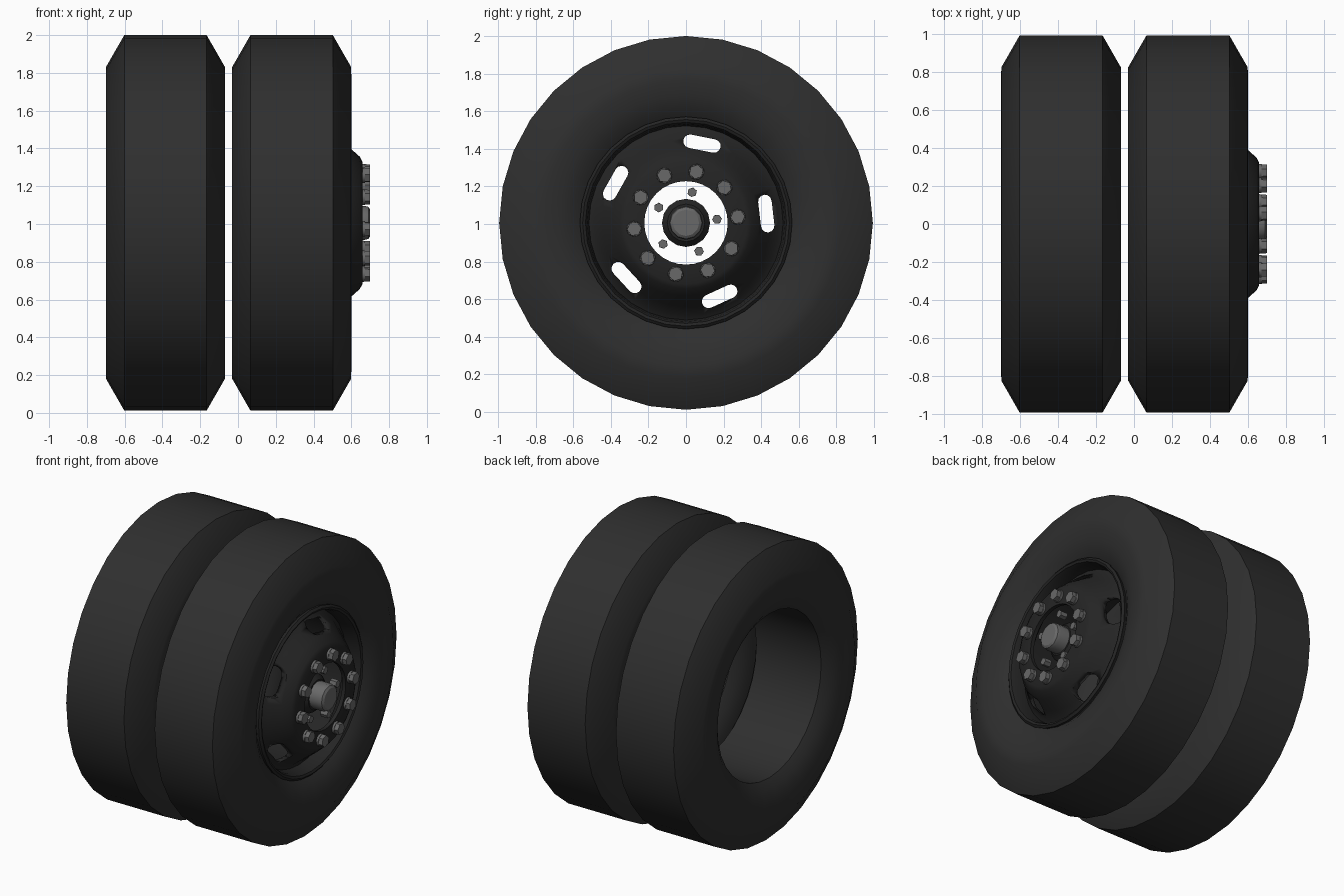
import bpy, bmesh, math
from mathutils import Matrix, Vector

if "Cube" in bpy.data.objects:
    bpy.data.objects.remove(bpy.data.objects["Cube"])

CZ = 1.006          # axle height
START = 6.6         # angle of first slot / nut in degrees


def material(name, v):
    m = bpy.data.materials.new(name)
    m.diffuse_color = (v, v, v, 1)
    m.use_nodes = True
    m.node_tree.nodes["Principled BSDF"].inputs["Base Color"].default_value = m.diffuse_color
    return m


RUBBER = material("black rubber", 0.028)
RIM = material("dark rim", 0.018)
STEEL = material("grey steel", 0.14)


def finish(name, bm, mat, angle=30):
    bmesh.ops.recalc_face_normals(bm, faces=bm.faces)
    me = bpy.data.meshes.new(name)
    bm.to_mesh(me)
    bm.free()
    me.materials.append(mat)
    for p in me.polygons:
        p.use_smooth = True
    me.set_sharp_from_angle(angle=math.radians(angle))
    ob = bpy.data.objects.new(name, me)
    bpy.context.collection.objects.link(ob)
    return ob


def lathe(name, profile, mat, sides=32, closed=True):
    """Turn a profile of (x, radius) points around the axle."""
    bm = bmesh.new()
    rings = []
    for i in range(sides):
        a = 2 * math.pi * i / sides
        rings.append([bm.verts.new((x, r * math.sin(a), CZ + r * math.cos(a)))
                      for x, r in profile])
    n = len(profile)
    for i in range(sides):
        a, b = rings[i], rings[(i + 1) % sides]
        for j in range(n if closed else n - 1):
            k = (j + 1) % n
            bm.faces.new((a[j], a[k], b[k], b[j]))
    if not closed:      # cap both ends
        for j in (0, n - 1):
            bm.faces.new([ring[j] for ring in rings])
    return finish(name, bm, mat)


def on_circle(r, deg):
    a = math.radians(deg)
    return r * math.cos(a), CZ + r * math.sin(a)


def nuts(name, count, ring, layers):
    """Ring of hexagon nuts; layers are (x0, x1, radius, sides)."""
    bm = bmesh.new()
    for i in range(count):
        deg = START + 360 * i / count
        y, z = on_circle(ring, deg)
        for x0, x1, r, sides in layers:
            mat = (Matrix.Translation(((x0 + x1) / 2, y, z))
                   @ Matrix.Rotation(math.radians(deg), 4, 'X')
                   @ Matrix.Rotation(math.pi / 2, 4, 'Y'))
            bmesh.ops.create_cone(bm, cap_ends=True, segments=sides,
                                  radius1=r, radius2=r * 0.97,
                                  depth=x1 - x0, matrix=mat)
    return finish(name, bm, STEEL)


# Tyres: half section mirrored about the tyre's middle plane
half = [(0.218, 0.994), (0.315, 0.825), (0.316, 0.76), (0.305, 0.68),
        (0.28, 0.61), (0.245, 0.56)]
section = half + [(-x, r) for x, r in reversed(half)]
for name, cx in (("inner_tyre", -0.384), ("outer_tyre", 0.284)):
    lathe(name, [(cx + x, r) for x, r in section], RUBBER)

# Rim barrel with outer lip
lathe("rim_barrel", [(0.05, 0.555), (0.05, 0.525), (0.45, 0.515), (0.53, 0.525),
                     (0.555, 0.535), (0.562, 0.55), (0.55, 0.565), (0.53, 0.558)], RIM)

# Dished wheel disc with a centre opening
disc = lathe("wheel_disc", [(0.658, 0.222), (0.658, 0.325), (0.645, 0.35),
                            (0.60, 0.39), (0.53, 0.445), (0.475, 0.49),
                            (0.46, 0.517), (0.44, 0.517), (0.455, 0.48),
                            (0.51, 0.43), (0.58, 0.375), (0.62, 0.335),
                            (0.632, 0.31), (0.632, 0.222)], RIM)

# Rounded slots cut through the disc
bm = bmesh.new()
for i in range(5):
    deg = START + 72 * i
    rot = Matrix.Rotation(math.radians(deg), 4, 'X')
    outline = []
    for k in range(14):
        t = math.pi * (k % 7) / 6
        s = 1 if k < 7 else -1
        outline.append((s * 0.036 * math.cos(t), s * (0.065 + 0.036 * math.sin(t))))
    lo, hi = [[bm.verts.new(rot @ Vector((x, 0.43 + u, v)) + Vector((0, 0, CZ)))
               for u, v in outline] for x in (0.35, 0.75)]
    bm.faces.new(lo)
    bm.faces.new(hi)
    for k in range(14):
        m = (k + 1) % 14
        bm.faces.new((lo[k], lo[m], hi[m], hi[k]))
cutter = finish("slot_cutter", bm, RIM)
cutter.hide_render = True
cutter.hide_set(True)
cut = disc.modifiers.new("slots", 'BOOLEAN')
cut.operation = 'DIFFERENCE'
cut.solver = 'EXACT'
cut.object = cutter
bpy.context.view_layer.objects.active = disc
disc.select_set(True)
bpy.ops.object.modifier_apply(modifier=cut.name)
bpy.data.objects.remove(cutter)

# Hub: dark collar and rounded grey cap
lathe("hub_collar", [(0.52, 0.08), (0.52, 0.128), (0.57, 0.128), (0.60, 0.10),
                     (0.60, 0.08)], RIM, sides=16)
lathe("hub_cap", [(0.50, 0.09), (0.67, 0.09), (0.69, 0.085), (0.70, 0.07)],
      STEEL, sides=12, closed=False)

# Wheel nuts and small hub bolts
nuts("wheel_nuts", 10, 0.277, [(0.655, 0.672, 0.042, 12), (0.67, 0.70, 0.04, 6)])
nuts("hub_bolts", 5, 0.166, [(0.59, 0.64, 0.026, 6)])
